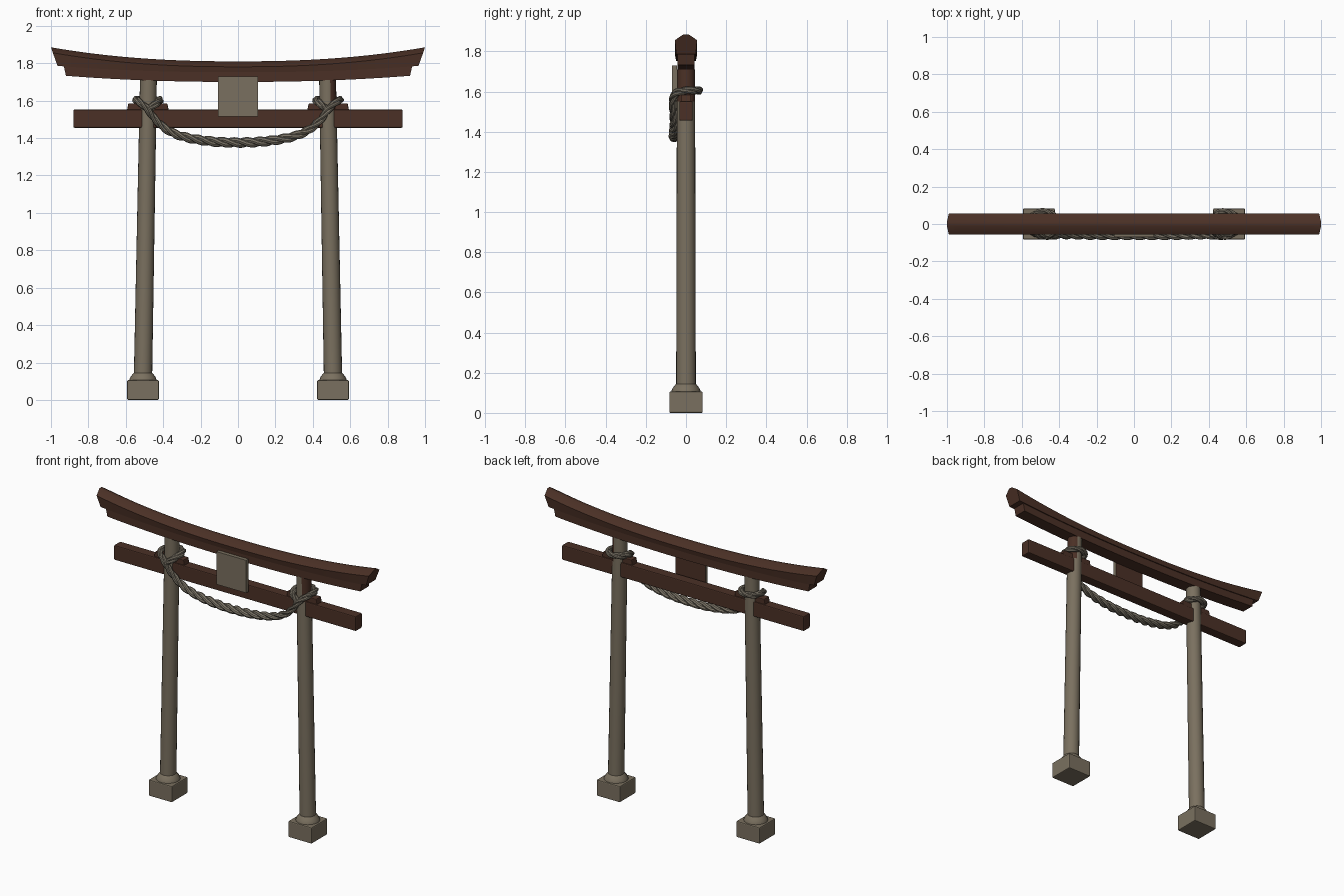
import bpy, bmesh, math
from mathutils import Vector, Quaternion

if "Cube" in bpy.data.objects:
    bpy.data.objects.remove(bpy.data.objects["Cube"])


def material(name, rgb):
    m = bpy.data.materials.new(name)
    m.diffuse_color = (*rgb, 1)
    m.use_nodes = True
    m.node_tree.nodes["Principled BSDF"].inputs["Base Color"].default_value = m.diffuse_color
    return m


BROWN = material("dark brown wood", (0.070, 0.030, 0.019))
STONE = material("weathered beige", (0.195, 0.163, 0.115))
ROPE = material("straw rope", (0.205, 0.180, 0.138))


def finish(name, bm, *mats, bevel=0, smooth=False):
    bmesh.ops.recalc_face_normals(bm, faces=bm.faces[:])
    me = bpy.data.meshes.new(name)
    bm.to_mesh(me)
    bm.free()
    ob = bpy.data.objects.new(name, me)
    bpy.context.collection.objects.link(ob)
    for m in mats:
        me.materials.append(m)
    if bevel:
        b = ob.modifiers.new("bevel", 'BEVEL')
        b.width, b.segments = bevel, 2
    if smooth:
        bpy.ops.object.select_all(action='DESELECT')
        ob.select_set(True)
        bpy.context.view_layer.objects.active = ob
        bpy.ops.object.shade_smooth_by_angle(angle=math.radians(40))
    return ob


def loft(bm, rings):
    """Skin a list of equally sized point rings and cap both ends."""
    vs = [[bm.verts.new(p) for p in r] for r in rings]
    n = len(vs[0])
    for a, b in zip(vs, vs[1:]):
        for i in range(n):
            j = (i + 1) % n
            bm.faces.new((a[i], a[j], b[j], b[i]))
    bm.faces.new(vs[0][::-1])
    bm.faces.new(vs[-1])


def box(name, lo, hi, *mats, bevel=0.0):
    bm = bmesh.new()
    loft(bm, [[(lo[0], lo[1], z), (hi[0], lo[1], z), (hi[0], hi[1], z), (lo[0], hi[1], z)]
              for z in (lo[2], hi[2])])
    return finish(name, bm, *mats, bevel=bevel)


def circle(cx, z, r, n=20):
    return [(cx + r * math.cos(2 * math.pi * i / n), r * math.sin(2 * math.pi * i / n), z)
            for i in range(n)]


def curved_beam(name, section, n=32):
    """section(t) gives (x, y, z) corners for t from -1 to 1."""
    bm = bmesh.new()
    loft(bm, [section(-1 + 2 * i / n) for i in range(n + 1)])
    return finish(name, bm, BROWN, smooth=True)


# upswept top lintel with ridged top and slanted ends
def top_section(t):
    rise = abs(t) ** 2.3
    top, low = 1.81 + 0.075 * rise, 1.752 + 0.034 * rise
    sh = top - 0.029
    xs, xb = t * 0.99, t * 0.965
    return [(xb, -0.049, low), (xb, 0.049, low), (xs, 0.055, sh),
            (t, 0.012, top), (t, -0.012, top), (xs, -0.055, sh)]


# second lintel directly below
def under_section(t):
    rise = abs(t) ** 2.2
    top, low = 1.757 + 0.032 * rise, 1.70 + 0.033 * rise
    return [(t * 0.92, -0.043, low), (t * 0.92, 0.043, low),
            (t * 0.932, 0.043, top), (t * 0.932, -0.043, top)]


curved_beam("top_lintel", top_section)
curved_beam("under_lintel", under_section)

# straight tie beam through both pillars
box("tie_beam", (-0.88, -0.033, 1.455), (0.88, 0.033, 1.552), BROWN, bevel=0.006)

# central tablet, beige with a brown back
tablet = box("tablet", (-0.108, -0.07, 1.515), (0.108, -0.046, 1.73), STONE, BROWN)
for p in tablet.data.polygons:
    if p.normal.y > 0.9:
        p.material_index = 1

# pillars, collars, plinths and wedges
for side, s in (("left", -1), ("right", 1)):
    bm = bmesh.new()
    loft(bm, [circle(s * (0.508 - 0.029 * (z - 0.12) / 1.59), z, r)
              for z, r in ((0.12, 0.049), (1.55, 0.0455), (1.71, 0.045))])
    pillar = finish(side + "_pillar", bm, STONE, BROWN, smooth=True)
    for p in pillar.data.polygons:
        if s > 0 and p.center.z > 1.56 and p.normal.x > 0.35:
            p.material_index = 1
    bm = bmesh.new()
    loft(bm, [circle(s * 0.508, z, r) for z, r in
              ((0.09, 0.075), (0.108, 0.073), (0.122, 0.067), (0.136, 0.057), (0.145, 0.049))])
    finish(side + "_collar", bm, STONE, smooth=True)
    c = s * 0.508
    box(side + "_plinth", (c - 0.085, -0.083, 0), (c + 0.085, 0.083, 0.106), STONE, bevel=0.006)
    bm = bmesh.new()
    c = s * 0.482
    loft(bm, [[(c - w, -0.026, z), (c + w, -0.026, z), (c + w, 0.026, z), (c - w, 0.026, z)]
              for z, w in ((1.545, 0.112), (1.585, 0.104))])
    finish(side + "_wedge", bm, BROWN, bevel=0.004)

# rope path: once round the left pillar, then hanging to the middle, mirrored
half = [(-0.475, -0.064, 1.555), (-0.437, -0.05, 1.585), (-0.418, 0.0, 1.602),
        (-0.436, 0.047, 1.605), (-0.483, 0.066, 1.605), (-0.53, 0.047, 1.605),
        (-0.547, 0.0, 1.605), (-0.53, -0.047, 1.595), (-0.485, -0.066, 1.555),
        (-0.44, -0.062, 1.497), (-0.38, -0.058, 1.445), (-0.29, -0.058, 1.407),
        (-0.15, -0.058, 1.383)]
ctrl = [Vector(p) for p in half] + [Vector((0, -0.058, 1.376))]
ctrl += [Vector((-x, y, z)) for x, y, z in reversed(half)]


def smooth_path(pts, step=8):
    out = []
    ext = [pts[0] * 2 - pts[1]] + pts + [pts[-1] * 2 - pts[-2]]
    for a, b, c, d in zip(ext, ext[1:], ext[2:], ext[3:]):
        n = max(step, int((c - b).length / 0.009))
        for i in range(n):
            t = i / n
            out.append(0.5 * (2 * b + (c - a) * t + (2 * a - 5 * b + 4 * c - d) * t * t
                              + (3 * b - a - 3 * c + d) * t ** 3))
    return out + [pts[-1]]


def frames(pts):
    """Twist-free normal and binormal along a path."""
    tang = [(pts[min(i + 1, len(pts) - 1)] - pts[max(i - 1, 0)]).normalized()
            for i in range(len(pts))]
    n = tang[0].orthogonal().normalized()
    res = []
    for i, t in enumerate(tang):
        if i:
            n = tang[i - 1].rotation_difference(t) @ n
        n = (n - t * n.dot(t)).normalized()
        res.append((n, t.cross(n)))
    return res


path = smooth_path(ctrl)
fr = frames(path)
dist = [0.0]
for a, b in zip(path, path[1:]):
    dist.append(dist[-1] + (b - a).length)

# three twisted strands
bm = bmesh.new()
SIDES = 8
for k in range(3):
    rings = []
    for p, (n, b), d in zip(path, fr, dist):
        r = 0.020 + 0.008 * max(0.0, 1 - (abs(p.x) / 0.46) ** 3)
        ang = 2 * math.pi * (k / 3 + d / 0.2)
        c = p + (n * math.cos(ang) + b * math.sin(ang)) * r * 0.48
        rings.append([c + (n * math.cos(a) + b * math.sin(a)) * r * 0.54
                      for a in (2 * math.pi * j / SIDES for j in range(SIDES))])
    loft(bm, rings)
finish("twisted_rope", bm, ROPE, smooth=True)
